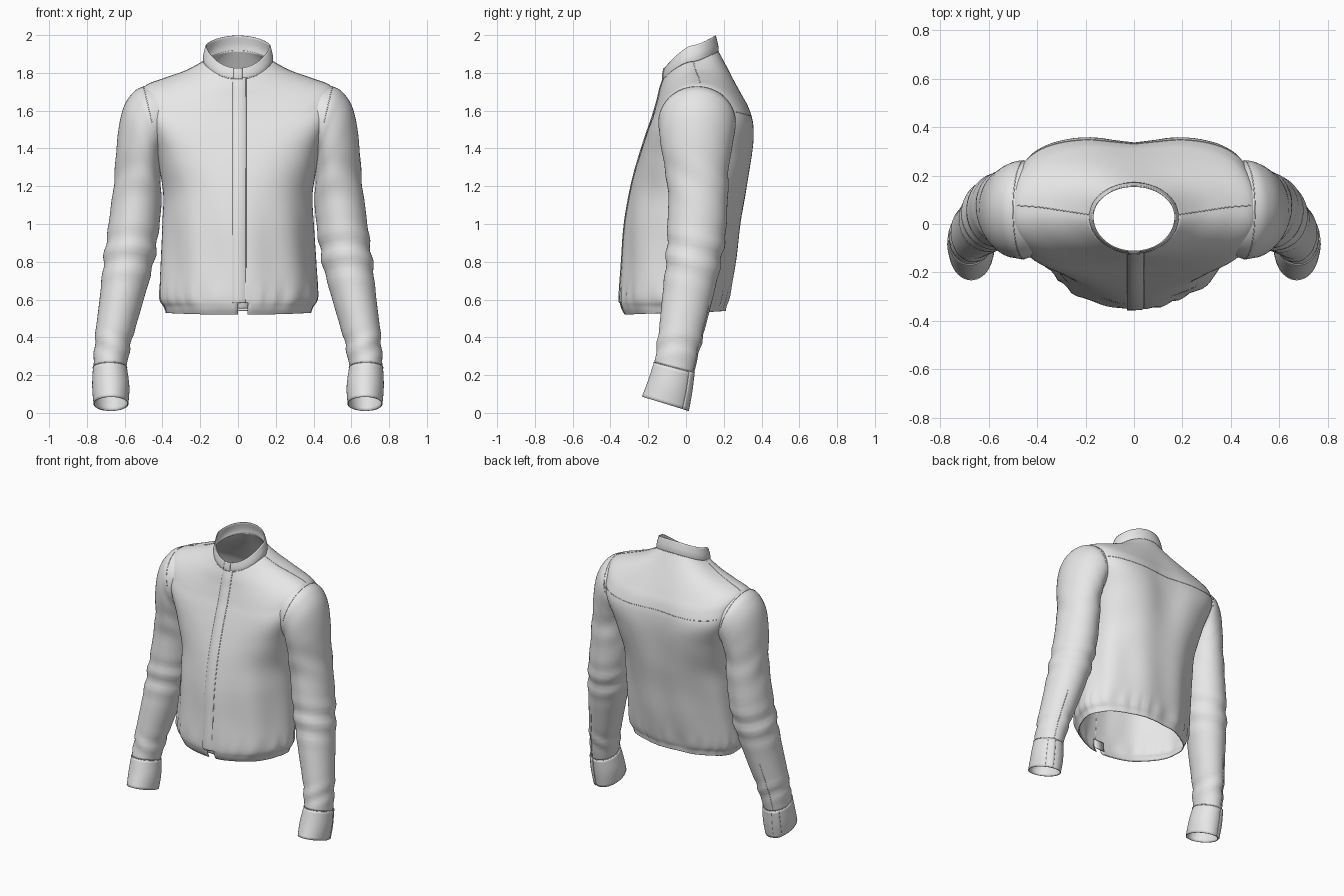
import bpy
from math import sin, cos, pi, exp
from mathutils import Vector

if "Cube" in bpy.data.objects:
    bpy.data.objects.remove(bpy.data.objects["Cube"])

fabric = bpy.data.materials.new("light_grey_cloth")
fabric.use_nodes = True
fabric.diffuse_color = (0.8, 0.8, 0.8, 1)
fabric.node_tree.nodes["Principled BSDF"].inputs["Base Color"].default_value = (0.8, 0.8, 0.8, 1)


def smooth_rows(rows, steps):
    """Catmull-Rom interpolation between rows of section values."""
    out = []
    for i in range(len(rows) - 1):
        quad = zip(rows[max(i - 1, 0)], rows[i], rows[i + 1], rows[min(i + 2, len(rows) - 1)])
        quad = list(quad)
        for k in range(steps):
            t = k / steps
            out.append([b + 0.5 * t * (c - a + t * (2*a - 5*b + 4*c - d + t * (3*(b - c) + d - a)))
                        for a, b, c, d in quad])
    return out + [list(rows[-1])]


def mesh_object(name, verts, faces, thickness):
    mesh = bpy.data.meshes.new(name)
    mesh.from_pydata(verts, [], faces)
    mesh.materials.append(fabric)
    mesh.shade_smooth()
    obj = bpy.data.objects.new(name, mesh)
    bpy.context.collection.objects.link(obj)
    cloth = obj.modifiers.new("cloth_thickness", 'SOLIDIFY')
    cloth.thickness = thickness
    cloth.offset = -1
    return obj


def loft(name, grid, closed=True, flip=False, cut=None, thickness=0.005):
    """Skin a grid of rings, leaving out faces whose centre meets the cut rule."""
    n = len(grid[0])
    verts = [p for ring in grid for p in ring]
    faces = []
    for r in range(len(grid) - 1):
        for u in range(n if closed else n - 1):
            w = (u + 1) % n
            f = [r * n + u, r * n + w, (r + 1) * n + w, (r + 1) * n + u]
            if cut and cut(sum((verts[i] for i in f), Vector()) / 4):
                continue
            faces.append(f[::-1] if flip else f)
    return mesh_object(name, verts, faces, thickness)


def seam(name, points, radius=0.002):
    curve = bpy.data.curves.new(name, 'CURVE')
    curve.dimensions = '3D'
    curve.bevel_depth = radius
    curve.bevel_resolution = 1
    line = curve.splines.new('POLY')
    line.points.add(len(points) - 1)
    for p, co in zip(line.points, points):
        p.co = (*co, 1)
    curve.materials.append(fabric)
    bpy.context.collection.objects.link(bpy.data.objects.new(name, curve))


def bump(value, centre, width):
    return exp(-((value - centre) / width) ** 2)


def body_ring(row, segments=96, power=1.6):
    """Ring from half width, front/middle/back y, front/side/back z and squareness."""
    w, yf, yc, yb, zf, zs, zb, sq = row
    ring = []
    for k in range(segments):
        a = 2 * pi * k / segments
        c, s = cos(a), sin(a)
        x = w * (1 if c > 0 else -1) * abs(c) ** (2 / sq)
        depth = abs(s) ** (2 / sq)
        y = yc + (yb - yc if s > 0 else yf - yc) * depth
        z = zs + ((zb if s > 0 else zf) - zs) * abs(s) ** power
        ring.append(Vector((x, y, z)))
    return ring


# Torso: hem to neck
torso_rows = [
    (.385, -.325, .00, .21, .52, .53, .54, 2.0), (.395, -.345, .00, .215, .56, .56, .57, 2.0),
    (.42, -.352, .00, .23, .62, .62, .62, 2.0), (.41, -.34, .02, .265, .80, .80, .80, 2.0),
    (.40, -.325, .04, .295, 1.0, 1.0, 1.0, 2.1), (.40, -.29, .05, .338, 1.2, 1.2, 1.2, 2.3),
    (.43, -.25, .05, .366, 1.35, 1.37, 1.39, 2.8), (.48, -.205, .05, .363, 1.49, 1.55, 1.52, 3.6),
    (.50, -.18, .05, .34, 1.56, 1.655, 1.61, 3.1), (.495, -.165, .05, .305, 1.61, 1.728, 1.68, 2.5),
    (.39, -.148, .05, .255, 1.67, 1.772, 1.77, 2.3), (.28, -.135, .04, .21, 1.725, 1.81, 1.85, 2.1),
    (.185, -.118, .03, .17, 1.775, 1.86, 1.92, 2.0)]
torso = [body_ring(r) for r in smooth_rows(torso_rows, 6)]
for ring in torso:
    for k, p in enumerate(ring):
        a = 2 * pi * k / len(ring)
        calm = 1 - bump(a, 1.5 * pi, .18)
        fold = .006 * sin(9 * a + 3 * p.z) * bump(p.z, .8, .3)
        fold += .005 * sin(23 * a + 2 * sin(5 * a)) * bump(p.z, .61, .06)
        fold += .005 * sin(14 * p.z + 5 * abs(p.x)) * bump(abs(p.x), .36, .12) * bump(p.z, 1.2, .15)
        p += Vector((cos(a), sin(a), 0)) * fold * calm
        if p.y > 0:
            p.y -= .032 * bump(p.x, 0, .13) * bump(p.z, 1.4, .3)
loft("torso", torso, cut=lambda c: -.005 < c.x < .045 and c.y < 0 and c.z < .58)

# Button placket following the front centre line
front = 72
line = [ring[front] for ring in torso if ring[front].z > .575]
strip = [[p + Vector((x, lift, 0)) for x, lift in
          ((-.03, .004), (-.028, -.005), (0, -.005), (.036, -.002), (.042, .004))] for p in line]
loft("front_placket", strip, closed=False)
under = [ring[front] for ring in torso if ring[front].z > .545][:8]
loft("under_placket", [[p + Vector((x, .012, 0)) for x in (-.02, .02, .06)] for p in under], closed=False)
seam("placket_stitching", [p + Vector((.042, 0, 0)) for p in line if p.z > .75])

# Stand collar, slightly overlapping at the front
collar_rows = [(.184, -.122, .03, .172, 1.768, 1.855, 1.915, 2.0),
               (.185, -.122, .03, .170, 1.79, 1.89, 1.95, 2.0),
               (.172, -.115, .03, .158, 1.825, 1.945, 1.998, 2.0)]
collar = [body_ring(r, power=1.4) for r in smooth_rows(collar_rows, 4)]
loft("collar", collar)
seam("collar_seam", collar[0] + collar[0][:1])
tab = [[p + Vector((0, -.005, 0)) for p in ring[70:75]] for ring in collar]
loft("collar_overlap", tab, closed=False)

# Yoke and shoulder seams
seam("yoke_seam", [torso[45][k] for k in range(9, 40)])
seam("left_shoulder_seam", [ring[1] for ring in torso[55:]])
seam("right_shoulder_seam", [ring[47] for ring in torso[55:]])


def sleeve_ring(row, side, segments=48):
    """Ring from outer x,z, inner x,z, front y, back y and the tilt of the plane."""
    xo, zo, xi, zi, yf, yb, tilt = row
    ring = []
    for k in range(segments):
        a = 2 * pi * k / segments
        c, s = cos(a), sin(a)
        ring.append(Vector((side * ((xo + xi) / 2 + c * (xo - xi) / 2), (yf + yb) / 2 + s * (yb - yf) / 2,
                            (zo + zi) / 2 + c * (zo - zi) / 2 - s * tilt)))
    return ring


# Sleeves start buried inside the shoulder so the armhole blends with the torso
sleeve_rows = [
    (.43, 1.735, .36, 1.40, -.125, .25, 0), (.50, 1.728, .41, 1.35, -.145, .262, 0),
    (.555, 1.697, .412, 1.32, -.142, .26, 0),
    (.607, 1.615, .41, 1.27, -.136, .248, 0), (.637, 1.47, .408, 1.21, -.12, .232, 0),
    (.655, 1.24, .405, 1.12, -.095, .222, 0), (.685, 1.0, .42, .96, -.098, .212, .02),
    (.712, .80, .45, .78, -.105, .178, .03), (.733, .60, .505, .58, -.125, .13, .03),
    (.757, .40, .56, .39, -.145, .08, .03), (.765, .238, .592, .238, -.167, .043, .028)]
cuff_rows = [(.768, .24, .588, .24, -.17, .046, .028), (.772, .14, .575, .14, -.2, .033, .034),
             (.765, .048, .58, .048, -.233, .015, .038)]
for side, label in ((1, "left"), (-1, "right")):
    sleeve = [sleeve_ring(r, side) for r in smooth_rows(sleeve_rows, 7)]
    for ring in sleeve[18:]:
        centre = sum(ring, Vector()) / len(ring)
        for k, p in enumerate(ring):
            a = 2 * pi * k / len(ring)
            fold = .007 * sin(48 * p.z + 2 * sin(a) + side) * bump(p.z, .84, .12)
            fold += .006 * sin(55 * p.z - 3 * cos(a)) * bump(p.z, .36, .06)
            fold += .004 * sin(30 * p.z + 4 * sin(a)) * bump(p.z, 1.25, .12)
            p += (p - centre).normalized() * fold
    loft(label + "_sleeve", sleeve, flip=side > 0)
    seam(label + "_armhole_seam", sleeve[7][36:] + sleeve[7][:13])
    seam(label + "_sleeve_slit", [ring[9] for ring in sleeve[56:]])
    cuff = [sleeve_ring(r, side) for r in smooth_rows(cuff_rows, 4)]
    loft(label + "_cuff", cuff, flip=side > 0)
    seam(label + "_cuff_seam", cuff[0] + cuff[0][:1])
    flap = [[p + Vector((side * .004, .004, 0)) for p in ring[6:11]] for ring in cuff]
    loft(label + "_cuff_overlap", flap, closed=False, flip=side > 0)
